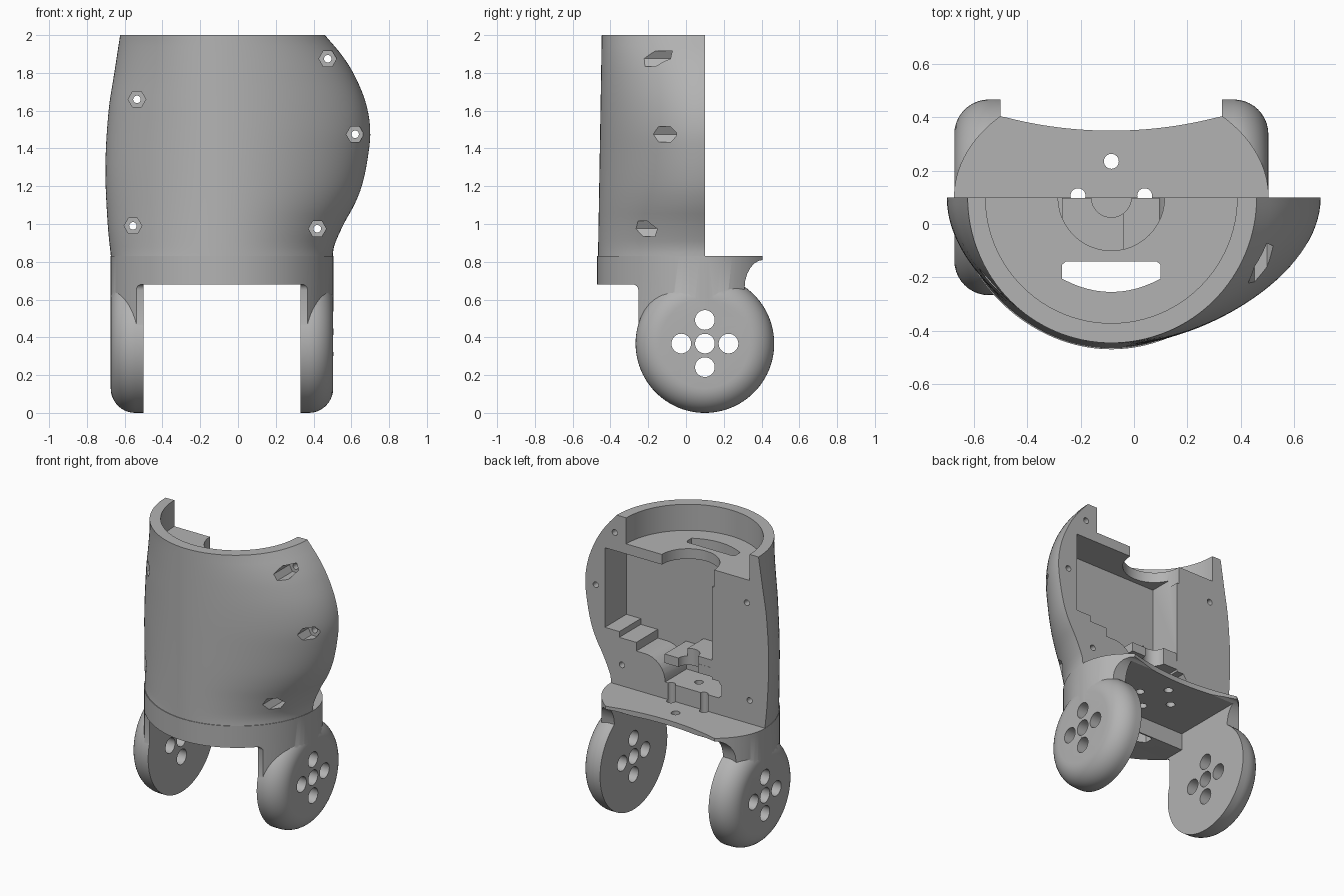
import bpy, bmesh
from math import sin, cos, pi, sqrt

if "Cube" in bpy.data.objects:
    bpy.data.objects.remove(bpy.data.objects["Cube"])

grey = bpy.data.materials.new("plain grey")
grey.use_nodes = True
grey.diffuse_color = (0.45, 0.45, 0.45, 1)
grey.node_tree.nodes["Principled BSDF"].inputs["Base Color"].default_value = (0.45, 0.45, 0.45, 1)

CX, CY = -0.085, 0.1      # axis of the shell


def loft(name, rings):
    """Closed solid through rings of equal point count."""
    bm = bmesh.new()
    rows = [[bm.verts.new(p) for p in ring] for ring in rings]
    n = len(rows[0])
    for a, b in zip(rows, rows[1:]):
        for i in range(n):
            j = (i + 1) % n
            bm.faces.new((a[i], a[j], b[j], b[i]))
    bm.faces.new(rows[0][::-1])
    bm.faces.new(rows[-1])
    bmesh.ops.recalc_face_normals(bm, faces=bm.faces)
    mesh = bpy.data.meshes.new(name)
    bm.to_mesh(mesh)
    bm.free()
    mesh.materials.append(grey)
    ob = bpy.data.objects.new(name, mesh)
    bpy.context.collection.objects.link(ob)
    return ob


def place(axis, u, v, w):
    """Point with w along the axis and u, v on the other two."""
    return {"x": (w, u, v), "y": (u, w, v), "z": (u, v, w)}[axis]


def prism(name, axis, outline, lo, hi):
    return loft(name, [[place(axis, u, v, w) for u, v in outline] for w in (lo, hi)])


def circle(u, v, r, n=40):
    return [(u + r * cos(2 * pi * i / n), v + r * sin(2 * pi * i / n)) for i in range(n)]


def rod(name, axis, u, v, r, lo, hi, n=40):
    return prism(name, axis, circle(u, v, r, n), lo, hi)


def box(name, x, y, z):
    return prism(name, "z", [(x[0], y[0]), (x[1], y[0]), (x[1], y[1]), (x[0], y[1])], *z)


def combine(target, other, op):
    mod = target.modifiers.new(op, "BOOLEAN")
    mod.operation, mod.object, mod.solver = op, other, "EXACT"
    bpy.context.view_layer.objects.active = target
    bpy.ops.object.modifier_apply(modifier=mod.name)
    bpy.data.objects.remove(other)


def smooth_at(table, z):
    """Smooth interpolation through (z, value) pairs."""
    k = max(i for i in range(len(table) - 1) if table[i][0] <= z + 1e-6)
    p = [table[min(max(i, 0), len(table) - 1)] for i in range(k - 1, k + 3)]
    (z1, v1), (z2, v2) = p[1], p[2]
    h = z2 - z1
    t = (z - z1) / h
    m1 = (v2 - p[0][1]) / (z2 - p[0][0]) * h
    m2 = (p[3][1] - v1) / (p[3][0] - z1) * h
    return ((2*t**3 - 3*t*t + 1) * v1 + (t**3 - 2*t*t + t) * m1
            + (3*t*t - 2*t**3) * v2 + (t**3 - t*t) * m2)


# Front half shell, bulging towards its left
right_edge = [(0.82, -0.672), (1.0, -0.69), (1.3, -0.702), (1.6, -0.685), (1.8, -0.655), (2.0, -0.624)]
left_edge = [(0.82, 0.502), (0.88, 0.508), (1.0, 0.56), (1.1, 0.615), (1.2, 0.655), (1.35, 0.687),
             (1.5, 0.7), (1.65, 0.674), (1.8, 0.61), (1.9, 0.545), (2.0, 0.46)]
PINCH = 0.06              # narrowing of the collar towards the front


def shell_ring(t, n=64):
    z = 0.82 + 1.18 * t
    lo, hi = smooth_at(right_edge, z), smooth_at(left_edge, z)
    depth = 0.566 - 0.02 * t
    swell = abs(sin(pi * t)) ** 0.7
    ring = []
    for i in range(n + 1):
        c, s = cos(pi * i / n), sin(pi * i / n)
        half, pinch = (hi - CX, 0.13) if c > 0 else (CX - lo, 0.2)
        pinch = PINCH * (1 - t) + pinch * swell
        ring.append((CX + half * c * (1 - pinch * s * s), CY - depth * s, z))
    return ring


steps = 40
shell = loft("shin_shell", [shell_ring(i / steps) for i in range(steps + 1)])

# Lower collar, rear shelf and necks: plan outline crossed with a side profile
plan = []
for i in range(128):
    c, s = cos(2 * pi * i / 128), sin(2 * pi * i / 128)
    if s > 0:
        x = CX + 0.59 * c
        y = min(CY + 0.43 * s, 0.35 + 1.593 - sqrt(1.593 ** 2 - (x - CX) ** 2))
    else:
        x, y = CX + 0.59 * c * (1 - PINCH * s * s), CY + 0.57 * s
    plan.append((x, y))
lower = prism("collar", "z", plan, 0.3, 0.83)
flare = [(0.31 + 0.1 * (1 - cos(t * pi / 12)), 0.66 + 0.15 * sin(t * pi / 12)) for t in range(7)]
front = [(-0.252 - 0.03 * (1 - cos(t * pi / 8)), 0.65 + 0.03 * sin(t * pi / 8)) for t in range(4, -1, -1)]
side = [(-0.8, 0.9), (-0.8, 0.68)] + front + [(-0.252, 0.4), (-0.1, 0.25), (0.25, 0.25), (0.3, 0.6)]
side += flare + [(0.8, 0.81), (0.8, 0.9)]
combine(lower, prism("side_profile", "x", side, -1, 1), "INTERSECT")

# Round pivot discs with a filleted outer rim
for sign in (-1, 1):
    def disc_ring(off, r):
        return [place("x", u, v, CX + sign * off) for u, v in circle(CY, 0.367, r, 96)]
    rim = [(0.459 + 0.13 * sin(t * pi / 20), 0.237 + 0.13 * cos(t * pi / 20)) for t in range(11)]
    combine(lower, loft("disc", [disc_ring(0.38, 0.367)] + [disc_ring(*p) for p in rim]), "UNION")

# Open space between the arms, under the shelf
combine(lower, box("gap", (-0.5, 0.33), (-0.13, 1), (-0.1, 0.795)), "DIFFERENCE")
combine(lower, box("gap_front", (-0.5, 0.33), (-1, -0.1), (-0.1, 0.68)), "DIFFERENCE")
combine(shell, lower, "UNION")

# Back pocket with stepped ledges and a rounded lower bay
bay = [(0.24 - 0.15 * sin(t * pi / 16), 1.1 - 0.155 * (1 - cos(t * pi / 16))) for t in range(9)]
pocket = [(0.55, 1.75), (0.55, 1.2), (0.44, 1.2), (0.44, 1.16), (0.31, 1.16), (0.31, 1.1)]
pocket += bay + [(-0.32, 0.945), (-0.34, 0.965), (-0.34, 1.03), (-0.32, 1.06), (-0.268, 1.06), (-0.268, 1.75)]
combine(shell, prism("pocket", "y", pocket, -0.135, 0.3), "DIFFERENCE")

# Two-level bracket across the bay, with a round bite
bracket = box("bracket", (-0.28, 0.095), (-0.14, 0.098), (1.075, 1.137))
combine(bracket, box("bracket_step", (-0.28, -0.04), (-0.139, 0.097), (1.08, 1.19)), "UNION")
combine(bracket, rod("bite", "z", CX, CY, 0.075, 1, 1.3), "DIFFERENCE")
combine(shell, bracket, "UNION")

# Top cup, half-round notch and curved cable slot
combine(shell, rod("cup", "z", CX, CY, 0.472, 1.82, 2.2, 96), "DIFFERENCE")
combine(shell, rod("notch", "z", CX, CY, 0.2, 1.7, 1.9, 48), "DIFFERENCE")
slot = [(0.085, -0.14), (0.1, -0.153)]
slot += [(CX + 0.185 * t / 6, -0.255 + 0.05 * (t / 6) ** 2) for t in range(6, -7, -1)]
slot += [(-0.27, -0.153), (-0.255, -0.14)]
combine(shell, prism("slot", "z", slot, 0.5, 1.9), "DIFFERENCE")

# Screw holes with hexagonal nut seats
for x, z in [(0.475, 1.875), (0.62, 1.475), (0.42, 0.975), (-0.535, 1.66), (-0.556, 0.99)]:
    combine(shell, rod("nut_seat", "y", x, z, 0.047, -1, -0.05, 6), "DIFFERENCE")
    combine(shell, rod("screw_hole", "y", x, z, 0.02, -0.2, 0.3, 20), "DIFFERENCE")

# Shelf holes, two of them running up the back face as grooves
for x, y, top in [(CX, 0.235, 0.9), (-0.21, 0.106, 1.0), (0.04, 0.106, 1.0), (CX, -0.02, 1.0)]:
    combine(shell, rod("shelf_hole", "z", x, y, 0.028, 0.7, top, 24), "DIFFERENCE")

# Five holes through each pivot disc
for dy, dz in [(0, 0), (1, 0), (-1, 0), (0, 1), (0, -1)]:
    combine(shell, rod("pivot_hole", "x", CY + 0.125 * dy, 0.367 + 0.125 * dz, 0.052, -1, 1), "DIFFERENCE")

bpy.ops.object.select_all(action="DESELECT")
shell.select_set(True)
bpy.context.view_layer.objects.active = shell
bpy.ops.object.shade_smooth_by_angle(angle=pi / 6)
